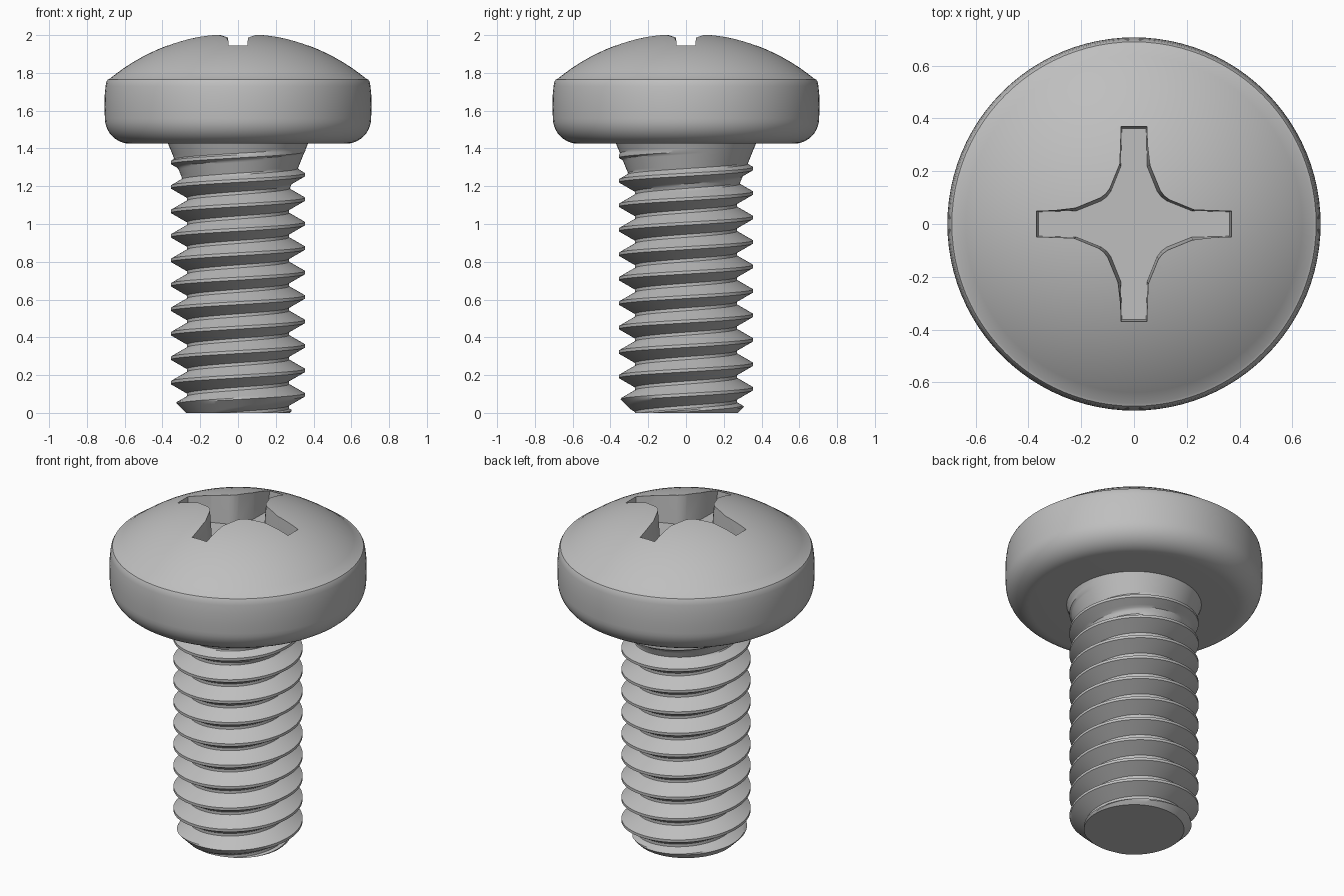
import bpy, bmesh, math
from math import sin, cos, pi, radians

cube = bpy.data.objects.get("Cube")
if cube:
    bpy.data.objects.remove(cube)

SEG = 96

steel = bpy.data.materials.new("plain_steel")
steel.use_nodes = True
GREY = (0.52, 0.52, 0.52, 1)
steel.diffuse_color = GREY
steel.node_tree.nodes["Principled BSDF"].inputs["Base Color"].default_value = GREY


def make_object(name, bm):
    bmesh.ops.remove_doubles(bm, verts=bm.verts, dist=0.0002)
    bmesh.ops.recalc_face_normals(bm, faces=bm.faces)
    mesh = bpy.data.meshes.new(name)
    bm.to_mesh(mesh)
    bm.free()
    obj = bpy.data.objects.new(name, mesh)
    bpy.context.collection.objects.link(obj)
    mesh.materials.append(steel)
    return obj


def grid_surface(count, point):
    """Skin count rows of points wrapped once round the z axis."""
    bm = bmesh.new()
    rows = [[bm.verts.new(point(i, 2 * pi * j / SEG)) for j in range(SEG + 1)]
            for i in range(count)]
    for low, high in zip(rows, rows[1:]):
        for j in range(SEG):
            bm.faces.new((low[j], low[j + 1], high[j + 1], high[j]))
    return bm, rows


def smooth(obj):
    bpy.ops.object.select_all(action="DESELECT")
    obj.select_set(True)
    bpy.context.view_layer.objects.active = obj
    bpy.ops.object.shade_smooth_by_angle(angle=radians(30))


# Head: flat underside, rounded lower edge, bulged side, shallow dome
UNDER, APEX, DOME_R = 1.425, 2.012, 1.071
profile = [(0, UNDER), (0.3, UNDER)]
for i in range(11):
    a = radians(-90 + 9 * i)
    profile.append((0.57 + 0.135 * cos(a), UNDER + 0.135 + 0.135 * sin(a)))
profile += [(0.707, 1.62), (0.706, 1.68), (0.701, 1.73), (0.697, 1.752), (0.69, 1.765)]
for i in range(17):
    r = 0.68 * (1 - i / 16)
    profile.append((r, APEX - DOME_R + math.sqrt(DOME_R ** 2 - r ** 2)))

bm, _ = grid_surface(len(profile), lambda i, a: (
    profile[i][0] * cos(a), profile[i][0] * sin(a), profile[i][1]))
head = make_object("head", bm)

# Cross recess: one quarter outline turned four times, tapering to a flat floor
quarter = [(0.374, -0.058), (0.374, 0.058), (0.23, 0.062), (0.135, 0.1),
           (0.115, 0.115), (0.1, 0.135), (0.062, 0.23)]
FLOOR = 1.83


def cross(bm, z, inset):
    ring = []
    for k in range(4):
        c, s = cos(k * pi / 2), sin(k * pi / 2)
        for x, y in quarter:
            x -= inset
            y -= math.copysign(inset, y)
            ring.append(bm.verts.new((x * c - y * s, x * s + y * c, z)))
    return ring


bm = bmesh.new()
floor, top = cross(bm, FLOOR, 0.012), cross(bm, 2.1, -0.006)
bm.faces.new(floor)
bm.faces.new(top)
for i in range(len(floor)):
    j = (i + 1) % len(floor)
    bm.faces.new((floor[i], floor[j], top[j], top[i]))
cutter = make_object("recess_cutter", bm)
cutter.hide_render = True

cut = head.modifiers.new("recess", "BOOLEAN")
cut.operation = "DIFFERENCE"
cut.solver = "EXACT"
cut.object = cutter
bpy.context.view_layer.objects.active = head
bpy.ops.object.modifier_apply(modifier=cut.name)
bpy.data.objects.remove(cutter)
smooth(head)

# Threaded shank: right-handed helix, chamfered tip, flared neck under the head
PITCH, ROOT, CREST, START = 0.1295, 0.27, 0.355, 0.0955
FLAT = 0.008
STEPS = 6
flank = PITCH / 2 - 2 * FLAT
# axial offsets from one crest to the next, with subdivided flanks
rising = [FLAT + flank * i / STEPS for i in range(STEPS + 1)]
offsets = rising + [PITCH - o for o in reversed(rising)]
TOP = UNDER + 0.004


def shank_point(i, a):
    turn, step = divmod(i, len(offsets))
    crest_z = START + PITCH * a / (2 * pi)
    z = crest_z + PITCH * (turn - 3) + offsets[step]
    z = min(max(z, 0), TOP)
    # distance along the axis from the nearest crest
    d = abs((z - crest_z + PITCH / 2) % PITCH - PITCH / 2)
    t = min(max((d - FLAT) / flank, 0), 1)
    r = CREST + (ROOT - CREST) * t
    r = max(r, 0.37 - 0.405 * (UNDER - z))
    r = min(r, 0.275 + z)
    return r * cos(a), r * sin(a), z


bm, rows = grid_surface(len(offsets) * 15, shank_point)
bm.faces.new(rows[0][:SEG])
shank = make_object("threaded_shank", bm)
smooth(shank)
